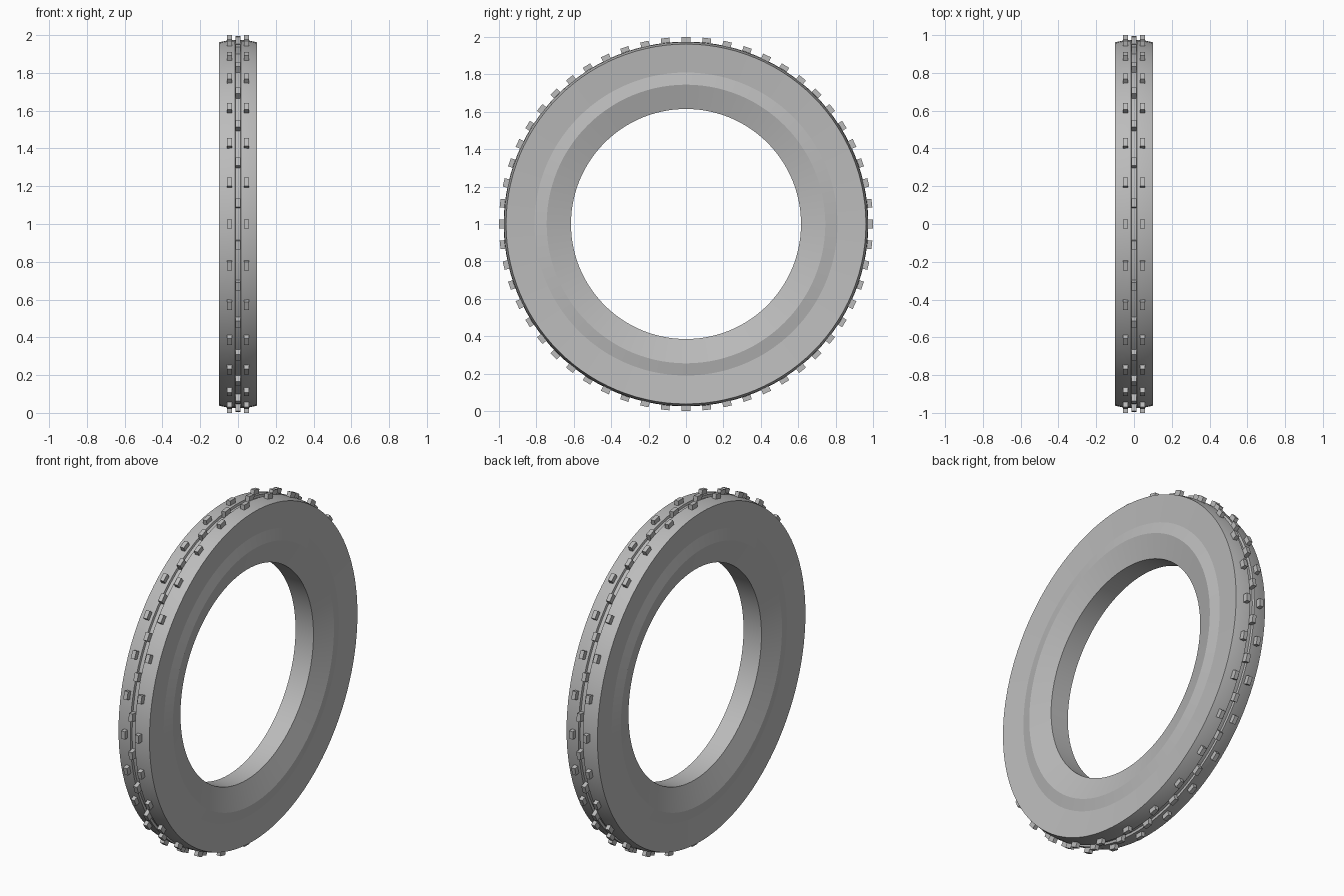
import bpy, bmesh
from math import pi, radians
from mathutils import Matrix, Vector

cube = bpy.data.objects.get("Cube")
if cube:
    bpy.data.objects.remove(cube, do_unlink=True)

rubber = bpy.data.materials.new("grey rubber")
rubber.use_nodes = True
grey = (0.5, 0.5, 0.5, 1)
rubber.diffuse_color = grey
rubber.node_tree.nodes["Principled BSDF"].inputs["Base Color"].default_value = grey

CENTRE = Vector((0, 0, 1))
BLOCKS = 28


def add_object(name, bm):
    bmesh.ops.recalc_face_normals(bm, faces=bm.faces)
    mesh = bpy.data.meshes.new(name)
    bm.to_mesh(mesh)
    bm.free()
    mesh.materials.append(rubber)
    obj = bpy.data.objects.new(name, mesh)
    obj.location = CENTRE
    bpy.context.collection.objects.link(obj)
    return obj


# Tyre body: half profile (x, radius) from hole to tread groove, mirrored and spun
half = [(0.058, 0.615), (0.1, 0.745), (0.086, 0.81), (0.1, 0.962),
        (0.055, 0.972), (0.015, 0.975), (0.012, 0.962)]
profile = half + [(-x, r) for x, r in reversed(half)]
bm = bmesh.new()
verts = [bm.verts.new((x, 0, r)) for x, r in profile]
edges = [bm.edges.new((v, verts[i - 1])) for i, v in enumerate(verts)]
bmesh.ops.spin(bm, geom=verts + edges, cent=(0, 0, 0), axis=(1, 0, 0),
               angle=2 * pi, steps=BLOCKS * 4, use_merge=True)
bmesh.ops.remove_doubles(bm, verts=bm.verts, dist=0.0001)
tyre = add_object("tyre_body", bm)
bpy.ops.object.select_all(action="DESELECT")
tyre.select_set(True)
bpy.context.view_layer.objects.active = tyre
bpy.ops.object.shade_smooth_by_angle(angle=radians(15))


# Tread: rows of small blocks, the middle row staggered by half a step
def tread_row(name, x, phase):
    bm = bmesh.new()
    for i in range(BLOCKS):
        turn = Matrix.Rotation((i + phase) * 2 * pi / BLOCKS, 4, "X")
        place = Matrix.Translation((x, 0, 0.978))
        size = Matrix.Diagonal((0.024, 0.046, 0.044, 1))
        bmesh.ops.create_cube(bm, size=1, matrix=turn @ place @ size)
    add_object(name, bm)


tread_row("left_tread_blocks", 0.045, 0)
tread_row("middle_tread_blocks", 0, 0.5)
tread_row("right_tread_blocks", -0.045, 0)
